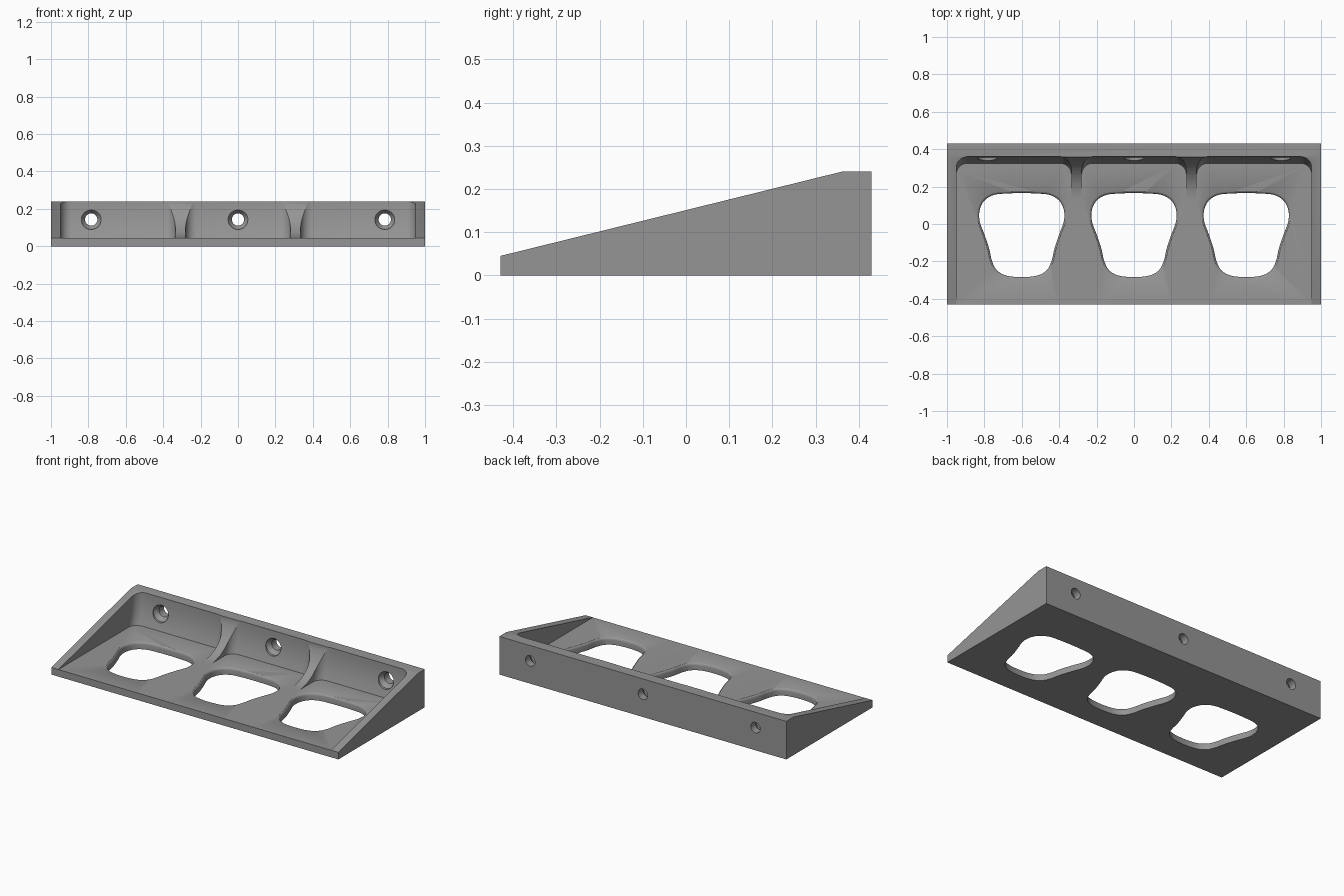
import bpy, bmesh, math
from mathutils import Vector

if "Cube" in bpy.data.objects:
    bpy.data.objects.remove(bpy.data.objects["Cube"])

FLOOR, TOP, BACK_WALL = 0.0445, 0.24, 0.36

grey = bpy.data.materials.new("grey plastic")
grey.diffuse_color = (0.3, 0.3, 0.3, 1)
grey.use_nodes = True
grey.node_tree.nodes["Principled BSDF"].inputs["Base Color"].default_value = grey.diffuse_color


def loft(name, rings):
    """Closed solid through rings that share one point count."""
    bm = bmesh.new()
    loops = [[bm.verts.new(p) for p in ring] for ring in rings]
    n = len(loops[0])
    for a, b in zip(loops, loops[1:]):
        for i in range(n):
            j = (i + 1) % n
            bm.faces.new((a[i], a[j], b[j], b[i]))
    bm.faces.new(loops[0][::-1])
    bm.faces.new(loops[-1])
    bmesh.ops.recalc_face_normals(bm, faces=bm.faces)
    mesh = bpy.data.meshes.new(name)
    bm.to_mesh(mesh)
    bm.free()
    mesh.materials.append(grey)
    ob = bpy.data.objects.new(name, mesh)
    bpy.context.collection.objects.link(ob)
    return ob


def extrude_x(name, profile, x0, x1):
    return loft(name, [[(x, y, z) for y, z in profile] for x in (x0, x1)])


def bay_ring(x0, x1, z):
    """Plan outline of a bay: open front, rounded back corners, hollow back wall."""
    R, r = 0.56, 0.06
    h = max(TOP - z, 0)
    y = BACK_WALL - (R - math.sqrt(R * R - h * h))
    pts = [(x0, -0.5, z), (x1, -0.5, z)]
    for cx, start in ((x1 - r, 0), (x0 + r, 90)):
        for i in range(9):
            a = math.radians(start + i * 90 / 8)
            pts.append((cx + r * math.cos(a), y - r + r * math.sin(a), z))
    return pts


def smooth_loop(pts, steps=6):
    """Closed Catmull-Rom curve through points."""
    out, n = [], len(pts)
    for i in range(n):
        a, b, c, d = (Vector(pts[(i + k) % n]) for k in (-1, 0, 1, 2))
        for s in range(steps):
            t = s / steps
            out.append(0.5 * (2 * b + (c - a) * t + (2 * a - 5 * b + 4 * c - d) * t * t
                              + (3 * b - a - 3 * c + d) * t ** 3))
    return out


# Wedge-shaped body
body = extrude_x("wedge_tray", [(-0.43, 0), (0.43, 0), (0.43, TOP),
                                (BACK_WALL, TOP), (-0.43, 0.045)], -1, 1)
cutters = []

# Three bays, leaving two ribs between them
levels = [FLOOR + (TOP - FLOOR) * i / 8 for i in range(9)] + [0.35]
for x0, x1 in ((-0.95, -0.335), (-0.28, 0.28), (0.335, 0.95)):
    cutters.append(loft("bay_cutter", [bay_ring(x0, x1, z) for z in levels]))

# Concave scoop that shapes the top of each rib
rad, cy = 0.23, 0.13
arc = [(cy + rad * math.sin(math.radians(a)), FLOOR + rad - rad * math.cos(math.radians(a)))
       for a in range(0, 91, 6)]
scoop = [(-0.5, FLOOR)] + arc + [(BACK_WALL, 0.35), (-0.5, 0.35)]
for x in (-0.3075, 0.3075):
    cutters.append(extrude_x("rib_scoop_cutter", scoop, x - 0.1, x + 0.1))

# Finger-shaped floor openings with a softened upper edge
half = [(0.08, 0.163), (0.15, 0.155), (0.2, 0.125), (0.225, 0.075), (0.225, 0.015),
        (0.2, -0.055), (0.175, -0.13), (0.16, -0.195), (0.135, -0.245), (0.085, -0.275)]
outline = smooth_loop([(0, 0.165)] + half + [(0, -0.284)]
                      + [(-x, y) for x, y in reversed(half)])
edge = [(-0.1, 1.0), (0.03, 1.0), (0.036, 1.007), (0.041, 1.022), (FLOOR, 1.05), (0.06, 1.06)]
for x in (-0.6, 0, 0.6):
    cutters.append(loft("opening_cutter", [
        [(x + p.x * s, -0.05 + (p.y + 0.05) * s, z) for p in outline] for z, s in edge]))

# Countersunk screw holes through the back wall
for x in (-0.785, 0, 0.785):
    cutters.append(loft("screw_hole_cutter", [
        [(x + r * math.cos(i * math.pi / 16), y, 0.143 + r * math.sin(i * math.pi / 16))
         for i in range(32)]
        for y, r in ((0.5, 0.033), (0.382, 0.033), (0.355, 0.053), (0.25, 0.053))]))

# Cut everything out of the body
bpy.context.view_layer.objects.active = body
body.select_set(True)
for c in cutters:
    c.hide_render = True
    mod = body.modifiers.new("cut", 'BOOLEAN')
    mod.operation, mod.solver, mod.object = 'DIFFERENCE', 'EXACT', c
    bpy.ops.object.modifier_apply(modifier=mod.name)
    bpy.data.objects.remove(c)

bpy.ops.object.shade_smooth_by_angle(angle=math.radians(30))
